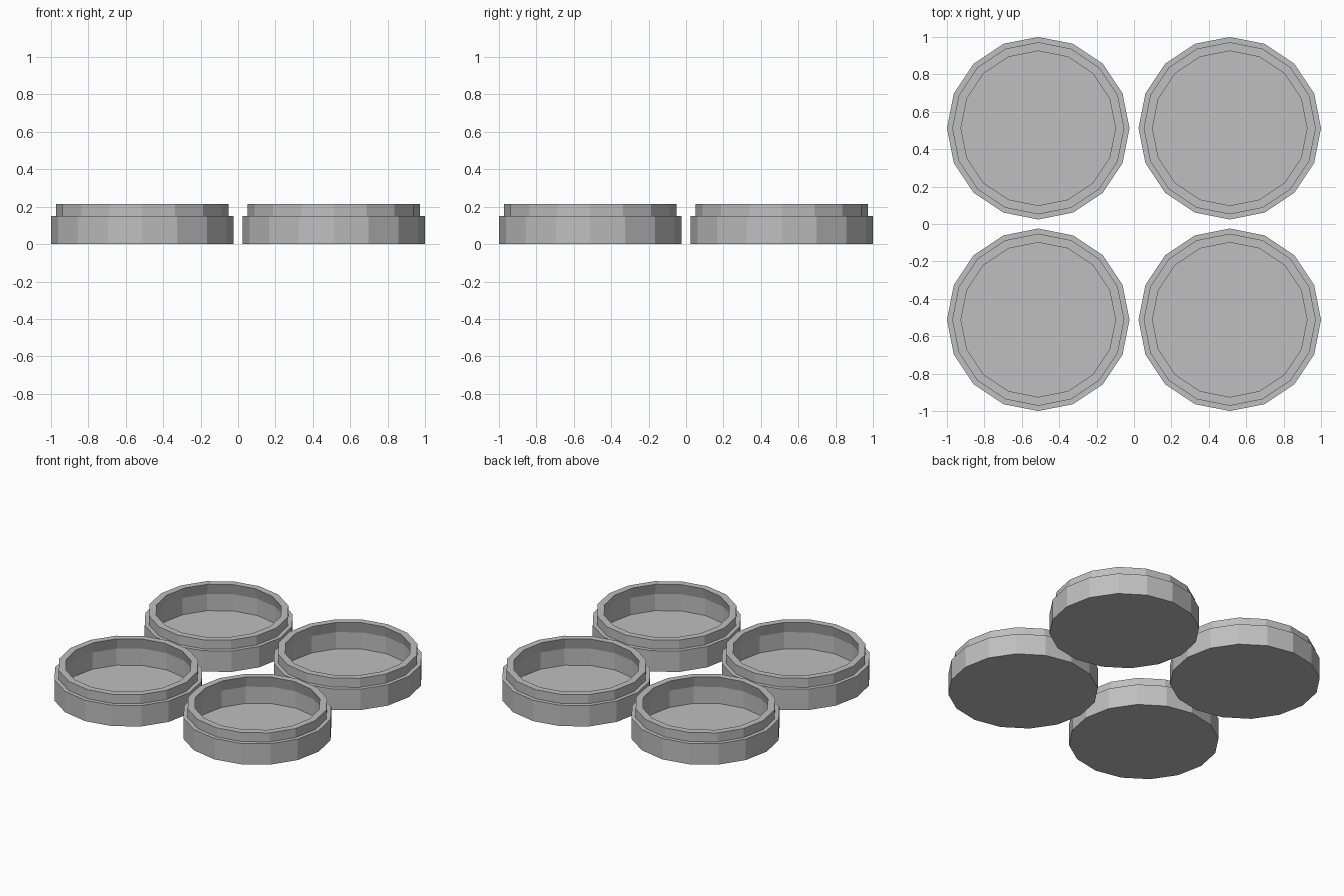
import bpy
import bmesh
from math import cos, sin, tau

cube = bpy.data.objects.get("Cube")
if cube:
    bpy.data.objects.remove(cube, do_unlink=True)

SIDES = 16
CENTRE = 0.512

grey = bpy.data.materials.new("plain_grey")
grey.use_nodes = True
colour = (0.52, 0.52, 0.52, 1)
grey.diffuse_color = colour
grey.node_tree.nodes["Principled BSDF"].inputs["Base Color"].default_value = colour

# Radius and height, from the underside up the outside and down the inside
PROFILE = [(0.488, 0), (0.488, 0.15), (0.46, 0.15), (0.46, 0.215),
           (0.413, 0.215), (0.435, 0.135), (0.435, 0.015)]


def make_dish(name, x, y):
    """Lathe the stepped profile and close the underside and the floor."""
    bm = bmesh.new()
    rings = [[bm.verts.new((r * cos(tau * i / SIDES), r * sin(tau * i / SIDES), z))
              for i in range(SIDES)] for r, z in PROFILE]
    for low, high in zip(rings, rings[1:]):
        for i in range(SIDES):
            j = (i + 1) % SIDES
            bm.faces.new((low[i], low[j], high[j], high[i]))
    bm.faces.new(rings[0][::-1])
    bm.faces.new(rings[-1])
    mesh = bpy.data.meshes.new(name)
    bm.to_mesh(mesh)
    bm.free()
    mesh.materials.append(grey)
    dish = bpy.data.objects.new(name, mesh)
    dish.location = (x, y, 0)
    bpy.context.collection.objects.link(dish)


# Four dishes in a square
for row, sy in (("front", -1), ("back", 1)):
    for side, sx in (("right", -1), ("left", 1)):
        make_dish(f"{row}_{side}_dish", sx * CENTRE, sy * CENTRE)
